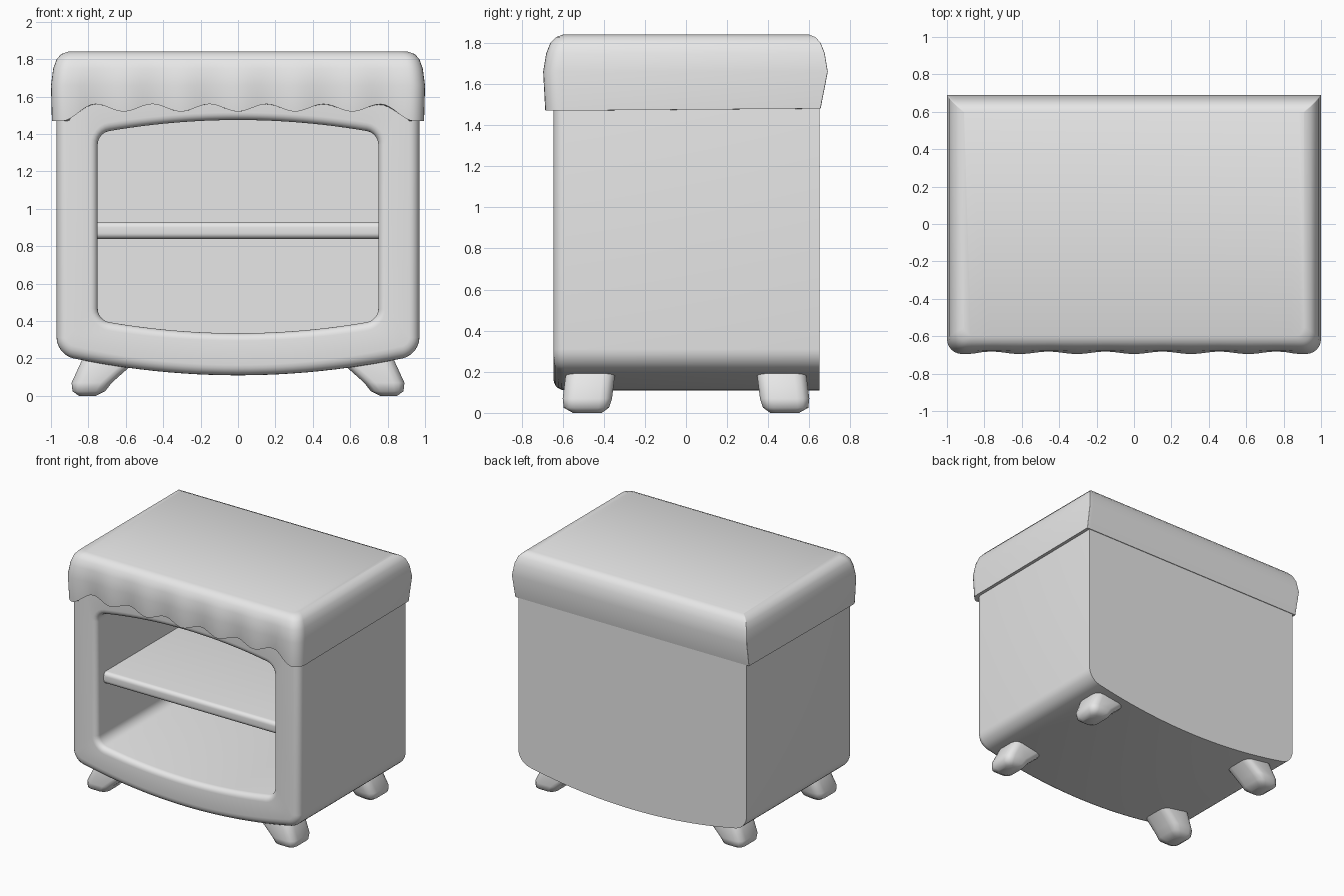
import bpy, bmesh, math

cube = bpy.data.objects.get("Cube")
if cube:
    bpy.data.objects.remove(cube, do_unlink=True)

grey = bpy.data.materials.new("plain_grey")
grey.diffuse_color = (0.8, 0.8, 0.8, 1)
grey.use_nodes = True
grey.node_tree.nodes["Principled BSDF"].inputs["Base Color"].default_value = (0.8, 0.8, 0.8, 1)


def loft(name, rings, angle=40):
    """Skin closed rings of equal length and cap both ends."""
    bm = bmesh.new()
    loops = [[bm.verts.new(p) for p in ring] for ring in rings]
    for a, b in zip(loops, loops[1:]):
        for i in range(len(a)):
            j = (i + 1) % len(a)
            bm.faces.new((a[i], a[j], b[j], b[i]))
    bm.faces.new(loops[0])
    bm.faces.new(loops[-1])
    bmesh.ops.recalc_face_normals(bm, faces=bm.faces)
    mesh = bpy.data.meshes.new(name)
    bm.to_mesh(mesh)
    bm.free()
    mesh.materials.append(grey)
    obj = bpy.data.objects.new(name, mesh)
    bpy.context.collection.objects.link(obj)
    bpy.ops.object.select_all(action="DESELECT")
    obj.select_set(True)
    bpy.context.view_layer.objects.active = obj
    bpy.ops.object.shade_smooth_by_angle(angle=math.radians(angle))
    return obj


def rounded_rect(x0, x1, v0, v1, r_low, r_high, arc=6, span=1):
    """Rounded rectangle; the low and high edges are split into span pieces."""
    pts = []
    corners = ((x0, v0, 1, 1, r_low, 180), (x1, v0, -1, 1, r_low, 270),
               (x1, v1, -1, -1, r_high, 0), (x0, v1, 1, -1, r_high, 90))
    for n, (x, v, sx, sv, r, start) in enumerate(corners):
        for k in range(arc + 1):
            a = math.radians(start + 90 * k / arc)
            pts.append((x + sx * r + r * math.cos(a), v + sv * r + r * math.sin(a)))
        if n % 2 == 0:
            nx, _, nsx, _, nr, _ = corners[n + 1]
            px, pv = pts[-1]
            qx = nx + nsx * nr
            pts += [(px + (qx - px) * k / span, pv) for k in range(1, span)]
    return pts


# Cabinet body: one skin running round the outside, over the frame and inside
def bowed_ring(y, w, low, high, bow_low, bow_high, r):
    ring = []
    for x, z in rounded_rect(-w, w, low, high, r, r, span=24):
        bulge = 1 - (x / w) ** 2
        z += bow_high * bulge if z > (low + high) / 2 else -bow_low * bulge
        ring.append((x, y, z))
    return ring


def outer(y, d):
    return bowed_ring(y, 0.97 - d, 0.22 + d, 1.8 - d, 0.11, 0, 0.09 - d)


def inner(y, d):
    return bowed_ring(y, 0.75 + d, 0.405 - d, 1.405 + d, 0.07, 0.07, 0.06 + d)


FRONT, BACK = -0.645, 0.65
STEPS = 5
rings = [outer(BACK, 0)]
for k in range(STEPS + 1):
    a = math.pi / 2 * k / STEPS
    rings.append(outer(FRONT + 0.055 * (1 - math.sin(a)), 0.055 * (1 - math.cos(a))))
for k in range(STEPS + 1):
    a = math.pi / 2 * k / STEPS
    rings.append(inner(FRONT + 0.04 * (1 - math.cos(a)), 0.04 * (1 - math.sin(a))))
rings.append(inner(0.6, 0))
loft("cabinet_body", rings)

# Shelf with a rounded front edge
profile = rounded_rect(-0.56, 0.61, 0.84, 0.93, 0.03, 0.03)
loft("shelf", [[(x, y, z) for y, z in profile] for x in (-0.76, 0.76)])


# Draped cover with a scalloped front hem
WAVE = 0.305


def hem_height(x):
    x = abs(x)
    if x < 2.5 * WAVE:
        return 1.54 - 0.02 * math.cos(2 * math.pi * x / WAVE)
    t = min(1, (x - 2.5 * WAVE) / 0.18)
    return 1.515 + 0.045 * math.cos(math.pi * t)


def cover_ring(z, hx, front, back, r, ripple, hem=False):
    ring = []
    for x, y in rounded_rect(-hx, hx, front, back, r, 0.004, span=72):
        height = z
        if y < front + 0.001:
            if hem:
                height = hem_height(x)
            fade = min(1, (hx - r - abs(x)) / 0.1)
            y += 0.008 * ripple * max(0, fade) * (1 - math.cos(2 * math.pi * x / WAVE))
        elif hem:
            height += 0.008 * (y - front)
        ring.append((x, y, height))
    return ring


loft("draped_cover", [
    cover_ring(1.47, 0.93, -0.6, 0.64, 0.06, 0, True),
    cover_ring(1.47, 0.995, -0.685, 0.655, 0.08, 1, True),
    cover_ring(1.66, 1.0, -0.695, 0.69, 0.08, 0.8),
    cover_ring(1.75, 0.988, -0.68, 0.675, 0.08, 0.3),
    cover_ring(1.8, 0.97, -0.66, 0.655, 0.07, 0),
    cover_ring(1.828, 0.945, -0.633, 0.63, 0.06, 0),
    cover_ring(1.84, 0.91, -0.6, 0.6, 0.05, 0),
])

# Four splayed feet: z, outer x, inner x, outer y, inner y, corner radius
LEVELS = ((0, 0.85, 0.76, 0.55, 0.41, 0.03), (0.025, 0.885, 0.71, 0.595, 0.375, 0.05),
          (0.07, 0.89, 0.675, 0.6, 0.36, 0.06), (0.19, 0.835, 0.54, 0.585, 0.345, 0.06),
          (0.26, 0.79, 0.47, 0.57, 0.345, 0.06))
for sx, side in ((-1, "right"), (1, "left")):
    for sy, end in ((-1, "front"), (1, "back")):
        loft(f"{end}_{side}_foot", [
            [(sx * x, sy * y, z) for x, y in rounded_rect(x0, x1, y0, y1, r, r, arc=3)]
            for z, x1, x0, y1, y0, r in LEVELS], angle=60)
